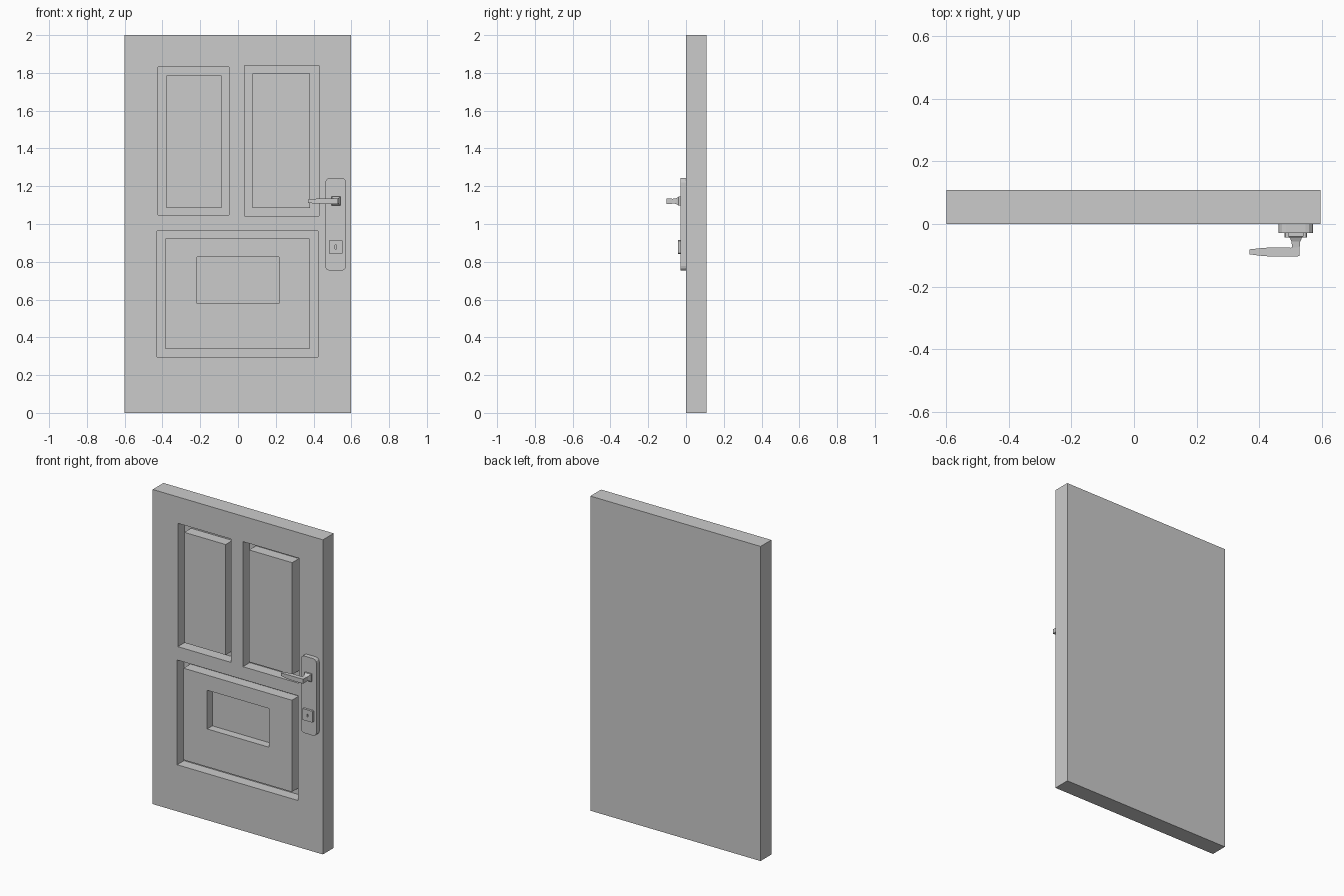
import bpy, bmesh

if "Cube" in bpy.data.objects:
    bpy.data.objects.remove(bpy.data.objects["Cube"])


def finish(name, bm):
    bmesh.ops.recalc_face_normals(bm, faces=bm.faces)
    me = bpy.data.meshes.new(name)
    bm.to_mesh(me)
    bm.free()
    ob = bpy.data.objects.new(name, me)
    bpy.context.collection.objects.link(ob)
    return ob


def box(name, x, y, z, round_y=0.0, segments=3):
    """Box from (min, max) ranges; round_y rounds the edges running front to back."""
    bm = bmesh.new()
    bmesh.ops.create_cube(bm, size=1)
    for v in bm.verts:
        v.co = [r[0] if c < 0 else r[1] for c, r in zip(v.co, (x, y, z))]
    if round_y:
        edges = [e for e in bm.edges if abs(e.verts[0].co.y - e.verts[1].co.y) > 1e-5]
        bmesh.ops.bevel(bm, geom=edges, offset=round_y, segments=segments,
                        profile=0.5, affect='EDGES')
    return finish(name, bm)


def cut(target, name, x, y, z, round_y=0.0):
    cutter = box(name, x, y, z, round_y)
    mod = target.modifiers.new(name, 'BOOLEAN')
    mod.operation, mod.solver, mod.object = 'DIFFERENCE', 'EXACT', cutter
    cutter.hide_render = True
    cutter.hide_set(True)
    cutter.display_type = 'WIRE'


def loft(name, rings):
    """Skin a list of four-point rings and cap both ends."""
    bm = bmesh.new()
    rows = [[bm.verts.new(p) for p in ring] for ring in rings]
    for a, b in zip(rows, rows[1:]):
        for i in range(4):
            j = (i + 1) % 4
            bm.faces.new((a[i], a[j], b[j], b[i]))
    bm.faces.new(rows[0])
    bm.faces.new(rows[-1])
    return finish(name, bm)


# Door slab with pockets, each filled by a flush raised panel
GROOVE, RECESS = 0.068, 0.052
door = box("door_slab", (-0.60, 0.597), (0, 0.108), (0, 2))
panels = {
    "upper_left": ((-0.423, -0.048), (1.048, 1.832), (-0.378, -0.087), (1.085, 1.787)),
    "upper_right": ((0.035, 0.428), (1.043, 1.838), (0.078, 0.381), (1.085, 1.797)),
    "lower": ((-0.428, 0.423), (0.296, 0.962), (-0.383, 0.379), (0.339, 0.922)),
}
for key, (ox, oz, ix, iz) in panels.items():
    cut(door, key + "_pocket_cutter", ox, (-0.05, GROOVE), oz)
    panel = box(key + "_panel", ix, (0, GROOVE), iz)
    if key == "lower":
        cut(panel, "lower_recess_cutter", (-0.217, 0.217), (-0.05, RECESS), (0.58, 0.826))

# Handle back plate and lock
box("handle_plate", (0.462, 0.572), (-0.029, 0), (0.753, 1.243), 0.024)
lock = box("lock_plate", (0.481, 0.554), (-0.043, -0.029), (0.842, 0.914), 0.004, 1)
cut(lock, "keyhole_cutter", (0.514, 0.521), (-0.06, -0.034), (0.868, 0.888), 0.002)


# Handle collar and neck, tapering away from the plate
CX, CZ = 0.518, 1.121
neck = [(-0.029, 0.024), (-0.040, 0.024), (-0.045, 0.019), (-0.056, 0.014), (-0.076, 0.012)]
loft("handle_neck", [[(CX + sx * h, y, CZ + sz * h) for sx, sz in
                      ((-1, -1), (1, -1), (1, 1), (-1, 1))] for y, h in neck])

# Lever: stations of x, back y, front y, half height
lever = [(0.530, -0.074, -0.103, 0.014), (0.500, -0.076, -0.104, 0.014),
         (0.435, -0.075, -0.104, 0.014), (0.400, -0.078, -0.101, 0.012),
         (0.370, -0.081, -0.097, 0.009)]
loft("handle_lever", [[(x, yb, CZ - h), (x, yf, CZ - h), (x, yf, CZ + h), (x, yb, CZ + h)]
                      for x, yb, yf, h in lever])
